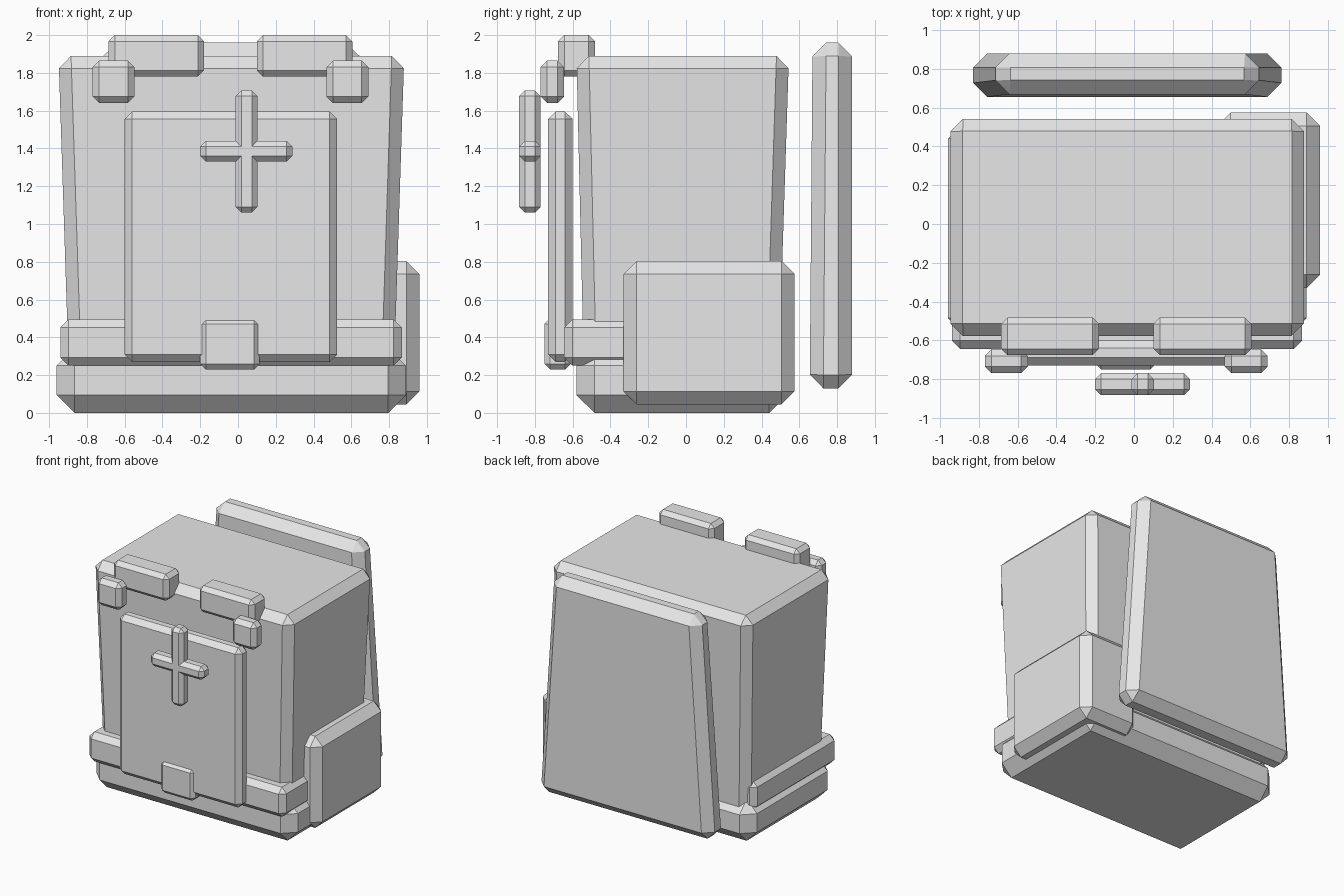
import bpy
import bmesh

cube = bpy.data.objects.get("Cube")
if cube:
    bpy.data.objects.remove(cube, do_unlink=True)

# Single flat colour
grey = bpy.data.materials.new("light_grey")
grey.use_nodes = True
colour = (0.8, 0.8, 0.8, 1.0)
grey.diffuse_color = colour
grey.node_tree.nodes["Principled BSDF"].inputs["Base Color"].default_value = colour


def block(name, x, y, z, bevel, top_x=None, top_y=None):
    """Chamfered box from (min, max) ranges; top_x and top_y taper it."""
    top_x, top_y = top_x or x, top_y or y
    bm = bmesh.new()
    bmesh.ops.create_cube(bm, size=2)
    for v in bm.verts:
        i, j, k = (int(c > 0) for c in v.co)
        v.co = ((top_x if k else x)[i], (top_y if k else y)[j], z[k])
    bmesh.ops.bevel(bm, geom=bm.edges[:], offset=bevel, offset_type='OFFSET',
                    segments=1, profile=0.5, affect='EDGES')
    bmesh.ops.recalc_face_normals(bm, faces=bm.faces[:])
    mesh = bpy.data.meshes.new(name)
    bm.to_mesh(mesh)
    bm.free()
    mesh.materials.append(grey)
    obj = bpy.data.objects.new(name, mesh)
    bpy.context.collection.objects.link(obj)
    return obj


# Main bag: flared body on a base, wrapped by a belt
block("base", (-0.96, 0.89), (-0.58, 0.535), (0, 0.345), 0.095)
block("body", (-0.895, 0.825), (-0.54, 0.49), (0.2, 1.89), 0.066,
      top_x=(-0.95, 0.88), top_y=(-0.58, 0.545))
block("belt", (-0.94, 0.867), (-0.645, 0.45), (0.25, 0.495), 0.043)

# Tapered board behind the bag
block("back_panel", (-0.835, 0.765), (0.655, 0.88), (0.13, 1.96), 0.072,
      top_x=(-0.71, 0.64), top_y=(0.67, 0.88))

# Pouch on the left side
block("side_pouch", (0.43, 0.96), (-0.33, 0.575), (0.045, 0.805), 0.069)

# Front flap with its clasp
block("front_flap", (-0.6, 0.525), (-0.73, -0.6), (0.27, 1.595), 0.04)
block("flap_clasp", (-0.2, 0.115), (-0.75, -0.61), (0.23, 0.5), 0.03)

# Cross emblem
block("cross_upright", (-0.012, 0.103), (-0.883, -0.77), (1.06, 1.707), 0.03)
block("cross_bar", (-0.2, 0.288), (-0.883, -0.77), (1.33, 1.44), 0.03)

# Paired straps and buckles, mirrored about the bag's own middle
MIDDLE = -0.04
for side, sign in (("right", -1), ("left", 1)):
    def span(inner, outer):
        return tuple(sorted((MIDDLE + sign * inner, MIDDLE + sign * outer)))
    block(side + "_strap", span(0.14, 0.645), (-0.677, -0.482), (1.78, 2.0), 0.033)
    block(side + "_buckle", span(0.508, 0.73), (-0.77, -0.645), (1.64, 1.865), 0.035)
